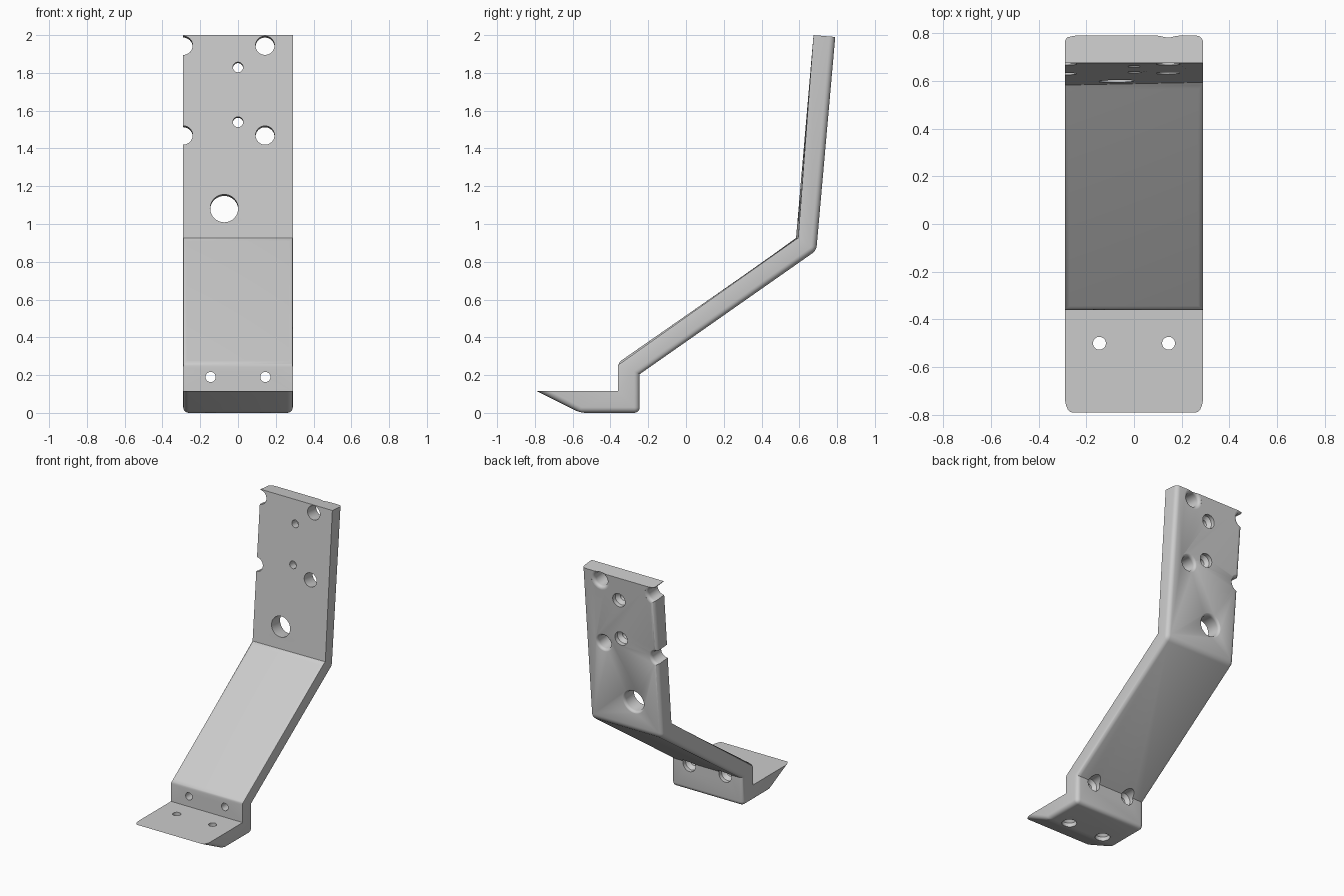
import bpy, bmesh, math
from mathutils import Vector

cube = bpy.data.objects.get("Cube")
if cube:
    bpy.data.objects.remove(cube, do_unlink=True)

HALF = 0.29          # half width of the bracket
SEG = 40             # sides of the holes

grey = bpy.data.materials.new("plain grey")
grey.use_nodes = True
colour = (0.6, 0.6, 0.6, 1)
grey.diffuse_color = colour
grey.node_tree.nodes["Principled BSDF"].inputs["Base Color"].default_value = colour


def make_object(name, bm):
    bmesh.ops.recalc_face_normals(bm, faces=bm.faces[:])
    mesh = bpy.data.meshes.new(name)
    bm.to_mesh(mesh)
    bm.free()
    mesh.materials.append(grey)
    obj = bpy.data.objects.new(name, mesh)
    bpy.context.collection.objects.link(obj)
    return obj


# Bent strip: side profile (y, z) extruded across x
profile = [(-0.79, 0.115), (-0.36, 0.115), (-0.36, 0.265), (0.582, 0.92),
           (0.675, 2.0), (0.79, 1.99), (0.69, 0.86), (-0.245, 0.205),
           (-0.245, 0.0), (-0.56, 0.0)]
count = len(profile)
bm = bmesh.new()
sides = [[bm.verts.new((x, y, z)) for y, z in profile] for x in (-HALF, HALF)]
bm.faces.new(sides[0])
bm.faces.new(sides[1][::-1])
for i in range(count):
    j = (i + 1) % count
    bm.faces.new((sides[0][i], sides[0][j], sides[1][j], sides[1][i]))
bmesh.ops.recalc_face_normals(bm, faces=bm.faces[:])


def rim(side, i):
    return bm.edges.get((side[i], side[(i + 1) % count]))


def cross(i):
    return bm.edges.get((sides[0][i], sides[1][i]))


# Rounded rear and underside edges, softer edges on the sloping front
back = [rim(s, i) for s in sides for i in range(5, count)]
back += [cross(6), cross(8), cross(9)]
front = [rim(s, 2) for s in sides] + [cross(2), cross(3)]
bmesh.ops.bevel(bm, geom=back, offset=0.03, segments=5, profile=0.5,
                affect='EDGES', clamp_overlap=True)
front = [e for e in front if e.is_valid]
bmesh.ops.bevel(bm, geom=front, offset=0.02, segments=4, profile=0.5,
                affect='EDGES', clamp_overlap=True)
bracket = make_object("bent_bracket", bm)

# Holes: revolved cutters running from the front face to the rear face
cut = bmesh.new()
THICK = 0.115


def revolve(origin, axis, outline):
    turn = Vector(axis).to_track_quat('Z', 'Y')
    rings = []
    for r, d in outline:
        rings.append([cut.verts.new(Vector(origin) + turn @ Vector(
            (r * math.cos(math.tau * k / SEG), r * math.sin(math.tau * k / SEG), d)))
            for k in range(SEG)])
    for a, b in zip(rings, rings[1:]):
        for k in range(SEG):
            n = (k + 1) % SEG
            cut.faces.new((a[k], a[n], b[n], b[k]))
    cut.faces.new(rings[0][::-1])
    cut.faces.new(rings[-1])


def flared_hole(origin, axis, r, flare=0.022):
    steps = [math.pi / 2 * k / 6 for k in range(7)]
    outline = [(r, -0.06)]
    outline += [(r + flare * (1 - math.cos(t)), THICK - flare * (1 - math.sin(t)))
                for t in steps]
    revolve(origin, axis, outline + [(r + flare, THICK + 0.04)])


def screw_hole(origin, axis):
    revolve(origin, axis, [(0.027, -0.04), (0.027, 0.06), (0.05, 0.085),
                           (0.05, THICK + 0.06)])


lean = Vector((0, 1.08, -0.093)).normalized()


def on_plate(x, z):
    return (x, 0.582 + (z - 0.92) * 0.093 / 1.08, z)


for z in (1.945, 1.47):
    for x in (0.143, -HALF):
        flared_hole(on_plate(x, z), lean, 0.05)
for z in (1.83, 1.54):
    screw_hole(on_plate(0, z), lean)
flared_hole(on_plate(-0.073, 1.083), lean, 0.074)
for x in (-0.145, 0.145):
    screw_hole((x, -0.36, 0.19), (0, 1, 0))
    screw_hole((x, -0.5, 0.115), (0, 0, -1))

cutter = make_object("hole_cutter", cut)
cutter.hide_render = True

# Cut the holes and shade
mod = bracket.modifiers.new("holes", 'BOOLEAN')
mod.operation = 'DIFFERENCE'
mod.solver = 'EXACT'
mod.object = cutter
bpy.context.view_layer.objects.active = bracket
bracket.select_set(True)
cutter.select_set(False)
bpy.ops.object.modifier_apply(modifier=mod.name)
bpy.data.objects.remove(cutter, do_unlink=True)
bpy.ops.object.shade_smooth_by_angle(angle=math.radians(30))
